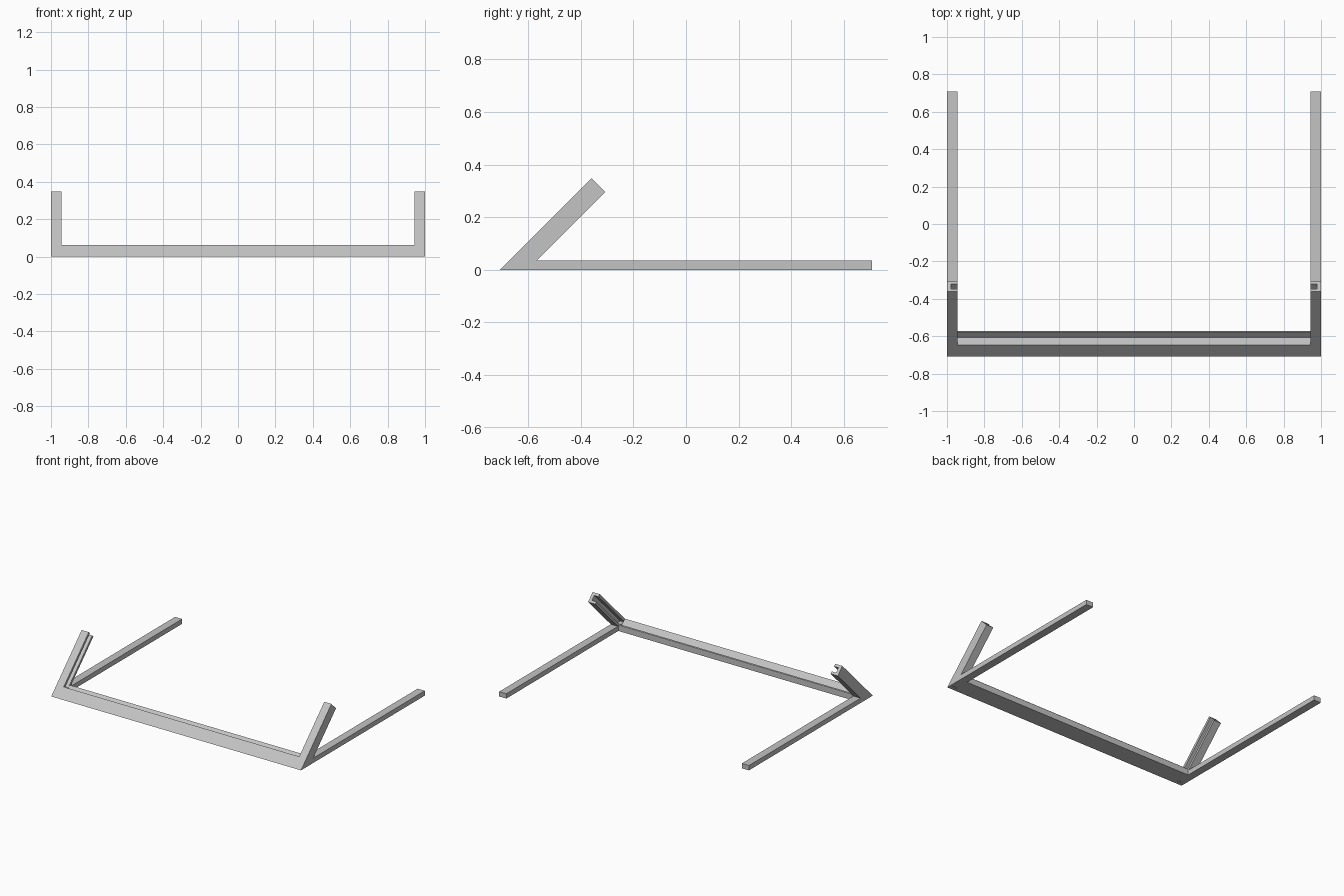
import bpy, bmesh
from math import sqrt

cube = bpy.data.objects.get("Cube")
if cube:
    bpy.data.objects.remove(cube, do_unlink=True)

# Single plain grey
grey = bpy.data.materials.new("plain_grey")
grey.use_nodes = True
colour = (0.55, 0.55, 0.55, 1)
grey.diffuse_color = colour
grey.node_tree.nodes["Principled BSDF"].inputs["Base Color"].default_value = colour

FRONT = -0.708    # front edge on the floor
INNER = 0.943     # inner side of arms and legs
THICK = 0.074     # arm thickness
LENGTH = 0.492    # arm length along its front slope


def prism(name, start, end):
    """Solid between two matching loops of points."""
    bm = bmesh.new()
    a = [bm.verts.new(p) for p in start]
    b = [bm.verts.new(p) for p in end]
    bm.faces.new(a)
    bm.faces.new(b[::-1])
    for i in range(len(a)):
        j = (i + 1) % len(a)
        bm.faces.new((a[i], b[i], b[j], a[j]))
    bmesh.ops.recalc_face_normals(bm, faces=bm.faces)
    mesh = bpy.data.meshes.new(name)
    bm.to_mesh(mesh)
    bm.free()
    mesh.materials.append(grey)
    obj = bpy.data.objects.new(name, mesh)
    bpy.context.collection.objects.link(obj)
    return obj


# Front bar: sloped front, ledge and raised back lip
bar = [(FRONT, 0), (-0.647, 0.061), (-0.606, 0.02),
       (-0.578, 0.048), (-0.573, 0.043), (-0.573, 0)]
prism("front_bar", [(-INNER, y, z) for y, z in bar],
      [(INNER, y, z) for y, z in bar])

# Arm section: channel that opens toward the middle (x, depth)
channel = [(1, 0), (1, THICK), (INNER, THICK), (INNER, 0.056),
           (0.978, 0.056), (0.978, 0.019), (INNER, 0.019), (INNER, 0)]

for side, label in ((1, "left"), (-1, "right")):
    # Leaning arm, cut flat at the floor and square at the tip
    prism(label + "_arm",
          [(side * x, FRONT + p * sqrt(2), 0) for x, p in channel],
          [(side * x, FRONT + (LENGTH + p) / sqrt(2), (LENGTH - p) / sqrt(2))
           for x, p in channel])
    # Long floor leg
    leg = [(INNER, 0), (1, 0), (1, 0.035), (INNER, 0.035)]
    prism(label + "_leg", [(side * x, -0.67, z) for x, z in leg],
          [(side * x, 0.708, z) for x, z in leg])
